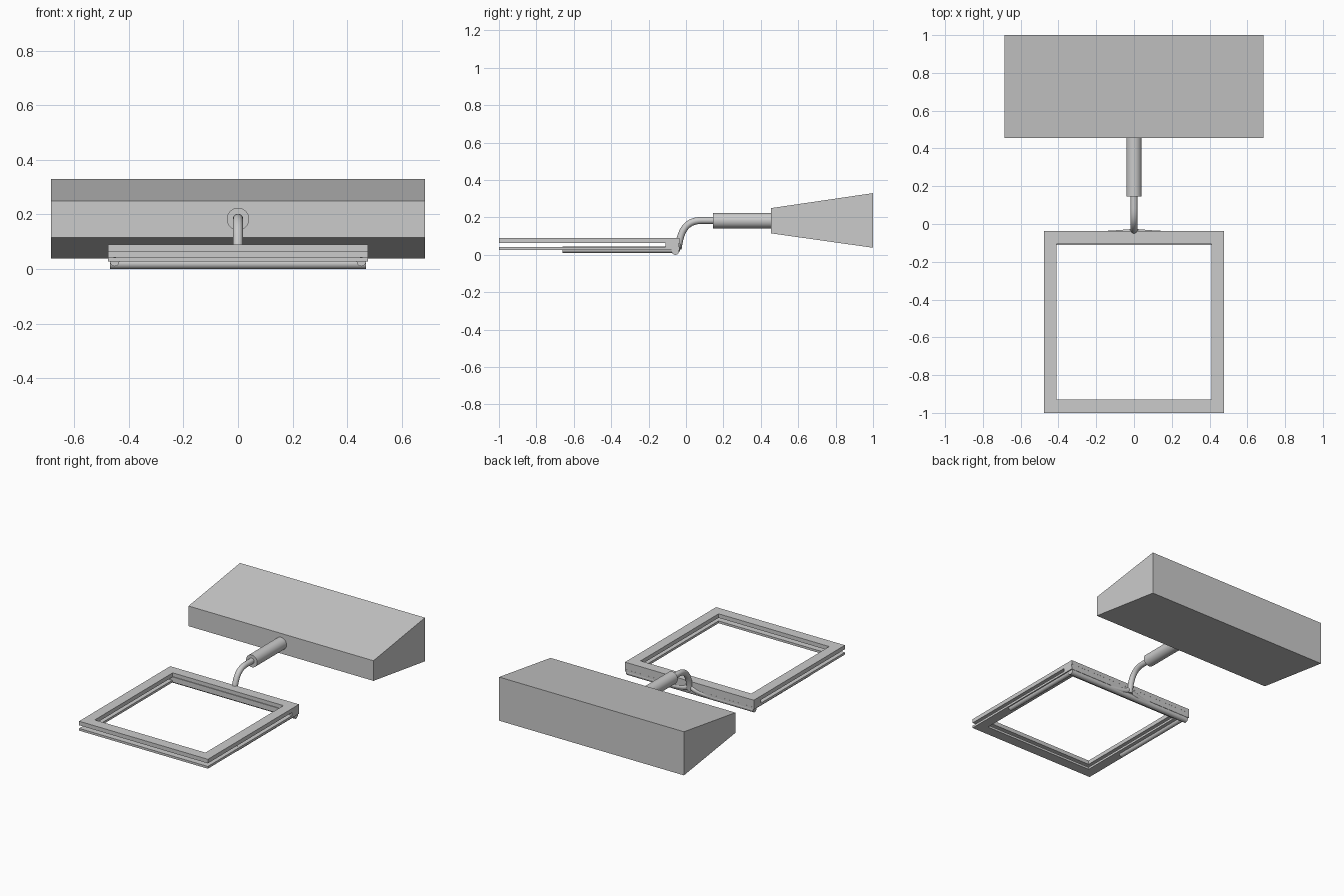
import bpy, bmesh, math
from mathutils import Vector

if "Cube" in bpy.data.objects:
    bpy.data.objects.remove(bpy.data.objects["Cube"])


def finish(name, bm, smooth=False):
    bmesh.ops.recalc_face_normals(bm, faces=bm.faces)
    me = bpy.data.meshes.new(name)
    bm.to_mesh(me)
    bm.free()
    ob = bpy.data.objects.new(name, me)
    bpy.context.collection.objects.link(ob)
    if smooth:
        bpy.ops.object.select_all(action='DESELECT')
        ob.select_set(True)
        bpy.context.view_layer.objects.active = ob
        bpy.ops.object.shade_smooth_by_angle(angle=math.radians(40))
    return ob


def prism(name, pts, offset):
    """Extrude a flat outline by an offset vector."""
    bm = bmesh.new()
    f = bm.faces.new([bm.verts.new(p) for p in pts])
    r = bmesh.ops.extrude_face_region(bm, geom=[f])
    bmesh.ops.translate(bm, vec=offset,
                        verts=[v for v in r['geom'] if isinstance(v, bmesh.types.BMVert)])
    return finish(name, bm)


def ring(name, outer, inner, z0, z1):
    """Flat rectangular frame; outer and inner are (half width, y0, y1)."""
    def corners(r, z):
        w, a, b = r
        return [(-w, a, z), (w, a, z), (w, b, z), (-w, b, z)]
    bm = bmesh.new()
    loops = [[bm.verts.new(p) for p in corners(r, z)]
             for r, z in ((outer, z0), (outer, z1), (inner, z1), (inner, z0))]
    for k in range(4):
        a, b = loops[k], loops[(k + 1) % 4]
        for i in range(4):
            j = (i + 1) % 4
            bm.faces.new((a[i], a[j], b[j], b[i]))
    return finish(name, bm)


def tube(name, path, radii, sides=24):
    """Sweep a circle along a path with one radius per point."""
    path = [Vector(p) for p in path]
    bm = bmesh.new()
    loops = []
    u = None
    for i, p in enumerate(path):
        t = (path[min(i + 1, len(path) - 1)] - path[max(i - 1, 0)]).normalized()
        if u is None:
            u = t.orthogonal().normalized()
        u = (u - t * u.dot(t)).normalized()
        v = t.cross(u)
        loops.append([bm.verts.new(p + radii[i] * (u * math.cos(a) + v * math.sin(a)))
                      for a in (2 * math.pi * k / sides for k in range(sides))])
    for a, b in zip(loops, loops[1:]):
        for i in range(sides):
            j = (i + 1) % sides
            bm.faces.new((a[i], a[j], b[j], b[i]))
    bm.faces.new(loops[0])
    bm.faces.new(loops[-1])
    return finish(name, bm, True)


def bezier(a, b, c, d, n=14):
    a, b, c, d = map(Vector, (a, b, c, d))
    return [a * (1 - t)**3 + b * 3 * t * (1 - t)**2 + c * 3 * t * t * (1 - t) + d * t**3
            for t in (i / n for i in range(n + 1))]


# wedge shaped body
prism("wedge_body", [(-0.685, 0.455, 0.115), (-0.685, 1.0, 0.038),
                     (-0.685, 1.0, 0.33), (-0.685, 0.455, 0.25)], (1.37, 0, 0))

# thick sleeve and bent neck
tube("sleeve", [(0, 0.145, 0.183), (0, 0.47, 0.183)], [0.041] * 2, 32)
neck = [(0, 0.16, 0.184)] + bezier((0, 0.085, 0.184), (0, 0.0, 0.184),
                                   (0, -0.03, 0.13), (0, -0.042, 0.03))
tube("neck", neck, [0.0185] * len(neck))

# two stacked frames joined along the back
outer, inner = (0.477, -1.0, -0.036), (0.41, -0.93, -0.105)
ring("upper_frame", outer, inner, 0.063, 0.09)
ring("lower_frame", outer, inner, 0.027, 0.042)
prism("back_spacer", [(-0.477, -0.11, 0.04), (0.477, -0.11, 0.04),
                      (0.477, -0.0365, 0.04), (-0.477, -0.0365, 0.04)], (0, 0, 0.025))

# cross rod under the back edge, with support arms and flared roots of the neck
tube("cross_rod", [(-0.47, -0.057, 0.02), (0.47, -0.057, 0.02)], [0.02] * 2)
for side, s in (("left", -1), ("right", 1)):
    tube(side + "_support_arm", [(s * 0.452, -0.66, 0.027), (s * 0.452, -0.057, 0.027)],
         [0.017] * 2)
    root = bezier((0, -0.043, 0.06), (s * 0.015, -0.045, 0.035),
                  (s * 0.06, -0.05, 0.025), (s * 0.2, -0.057, 0.02))
    tube(side + "_neck_root", root, [0.018] * len(root))
